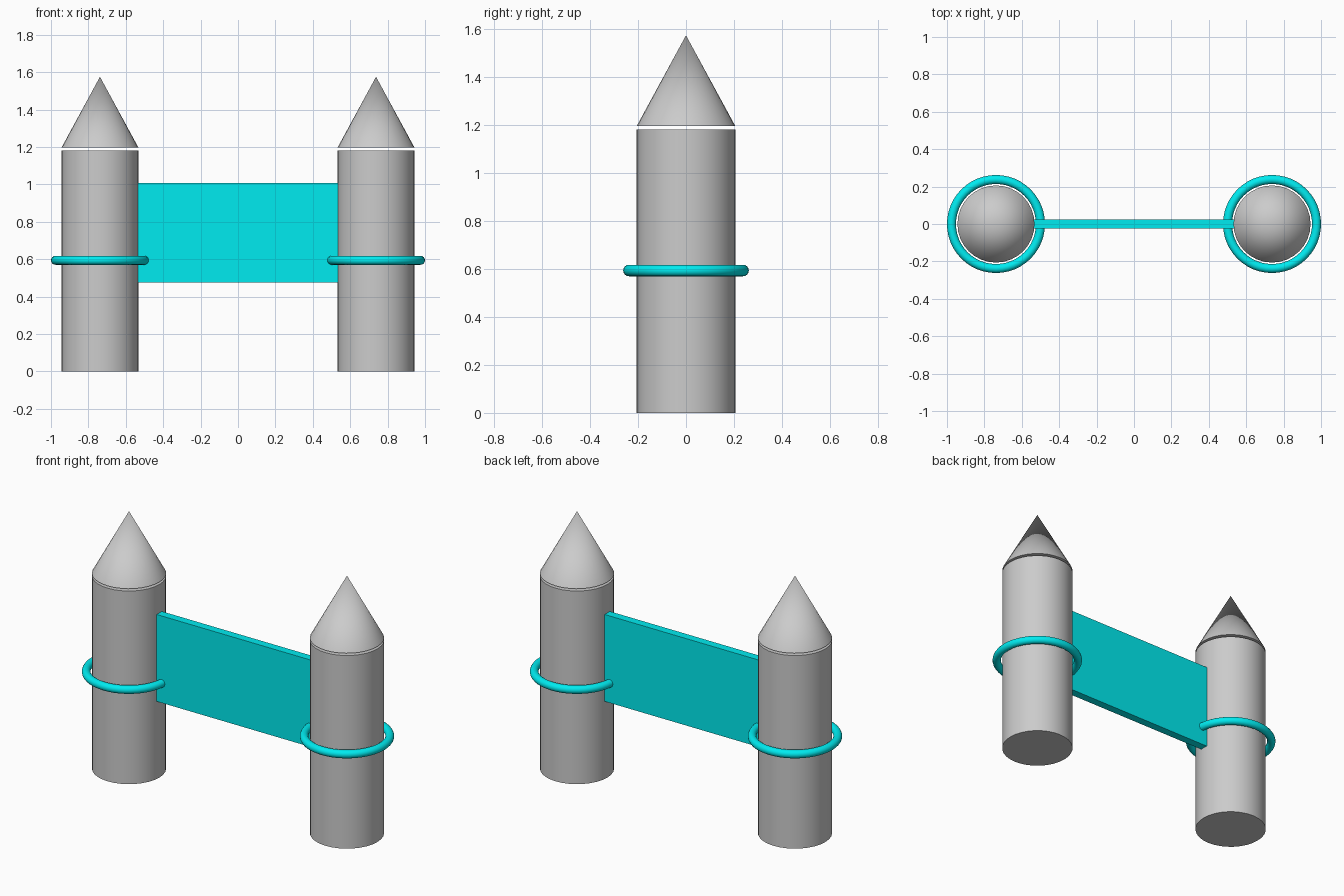
import bpy, math

if "Cube" in bpy.data.objects:
    bpy.data.objects.remove(bpy.data.objects["Cube"])

TOWER_X = 0.738
RADIUS = 0.206

cyan = bpy.data.materials.new("cyan")
cyan.diffuse_color = (0.0, 0.83, 0.87, 1)
cyan.use_nodes = True
cyan.node_tree.nodes["Principled BSDF"].inputs["Base Color"].default_value = cyan.diffuse_color


def finish(name, smooth=True, material=None):
    obj = bpy.context.object
    obj.name = name
    if smooth:
        bpy.ops.object.shade_smooth_by_angle(angle=math.radians(40))
    if material:
        obj.data.materials.append(material)
    return obj


for side, label in ((-1, "left"), (1, "right")):
    x = side * TOWER_X
    # Tower body
    bpy.ops.mesh.primitive_cylinder_add(vertices=32, radius=RADIUS, depth=1.182,
                                        location=(x, 0, 0.591))
    finish(f"{label}_tower")
    # Pointed roof, floating just above the body
    bpy.ops.mesh.primitive_cone_add(vertices=32, radius1=RADIUS, radius2=0, depth=0.379,
                                    location=(x, 0, 1.196 + 0.379 / 2))
    finish(f"{label}_roof")
    # Ring around the body
    bpy.ops.mesh.primitive_torus_add(major_segments=48, minor_segments=16,
                                     major_radius=0.238, minor_radius=0.024,
                                     location=(x, 0, 0.594))
    finish(f"{label}_ring", material=cyan)

# Flat panel joining the towers
bpy.ops.mesh.primitive_cube_add(size=1, location=(0, 0, 0.741))
panel = finish("connecting_panel", smooth=False, material=cyan)
panel.scale = (1.07, 0.05, 0.532)
bpy.ops.object.transform_apply(location=False, rotation=False, scale=True)
